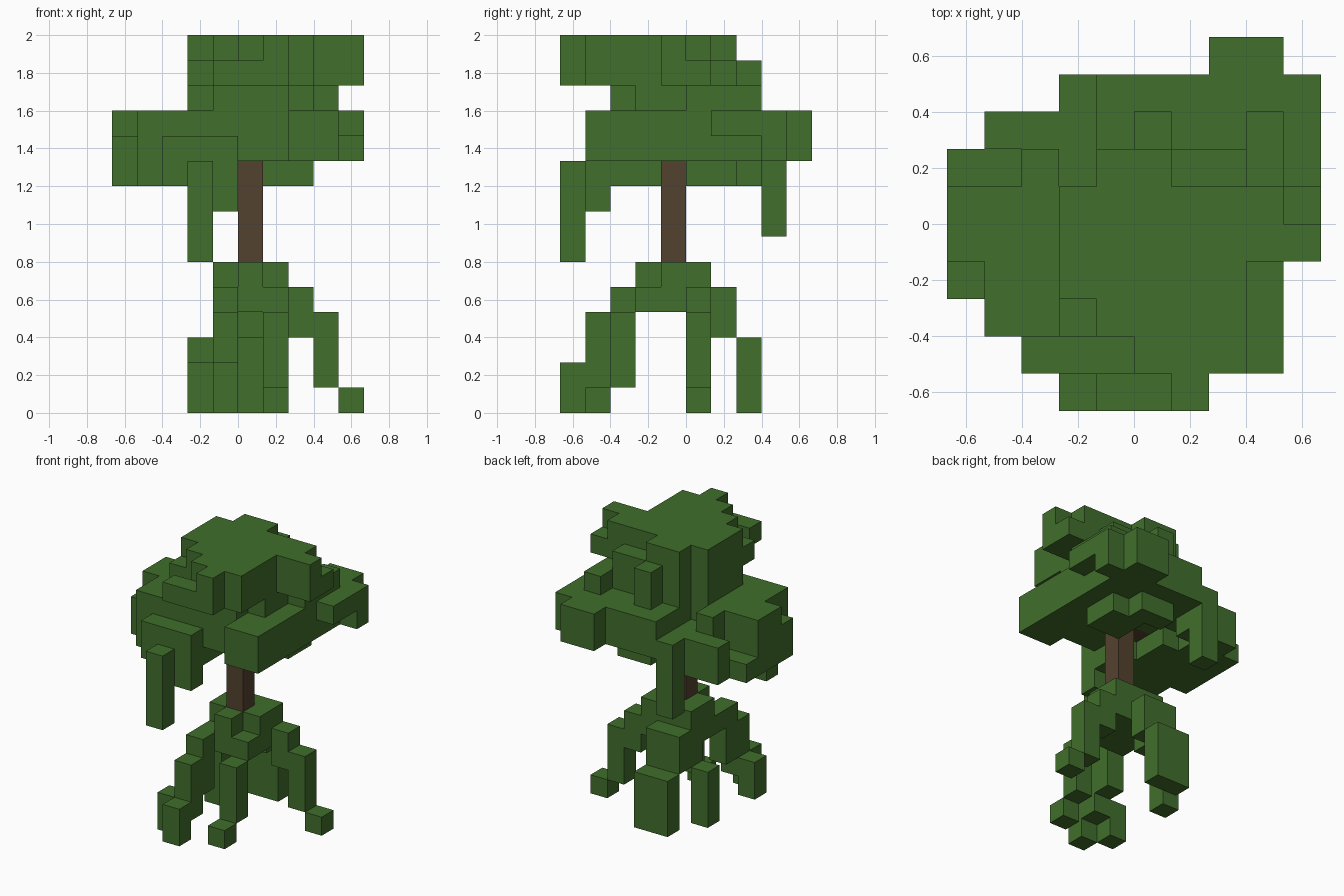
import bpy, bmesh
from mathutils import Vector

cube = bpy.data.objects.get("Cube")
if cube:
    bpy.data.objects.remove(cube, do_unlink=True)

UNIT = 2 / 15  # edge of one block


def make_material(name, rgb):
    mat = bpy.data.materials.new(name)
    mat.use_nodes = True
    mat.diffuse_color = (*rgb, 1)
    mat.node_tree.nodes["Principled BSDF"].inputs["Base Color"].default_value = (*rgb, 1)
    return mat


leaf_green = make_material("leaf green", (0.052, 0.156, 0.025))
bark_brown = make_material("bark brown", (0.088, 0.054, 0.029))


def box(x0, x1, y0, y1, z0, z1):
    """All block cells inside a box, in block units."""
    return {(x, y, z) for x in range(x0, x1) for y in range(y0, y1) for z in range(z0, z1)}


def layer(z, *spans):
    """One flat layer of foliage made of (y0, y1, x0, x1) strips."""
    cells = set()
    for y0, y1, x0, x1 in spans:
        cells |= box(x0, x1, y0, y1, z, z + 1)
    return cells


def build(name, cells, material, hidden=frozenset()):
    """Skin a set of cells, leaving out the faces between neighbours."""
    bm = bmesh.new()
    corners = {}

    def vert(p):
        key = tuple(round(c) for c in p)
        if key not in corners:
            corners[key] = bm.verts.new(Vector(key) * UNIT)
        return corners[key]

    for cell in sorted(cells):
        for axis in range(3):
            for side in (0, 1):
                step = Vector((0, 0, 0))
                step[axis] = 1 if side else -1
                neighbour = tuple(round(c) for c in Vector(cell) + step)
                if neighbour in cells or neighbour in hidden:
                    continue
                u, v = Vector((0, 0, 0)), Vector((0, 0, 0))
                u[(axis + 1) % 3] = 1
                v[(axis + 2) % 3] = 1
                base = Vector(cell)
                base[axis] += side
                quad = [base, base + u, base + u + v, base + v]
                if not side:
                    quad.reverse()
                bm.faces.new([vert(p) for p in quad])
    bmesh.ops.dissolve_limit(bm, angle_limit=0.01, verts=bm.verts, edges=bm.edges)
    mesh = bpy.data.meshes.new(name)
    bm.to_mesh(mesh)
    bm.free()
    mesh.materials.append(material)
    obj = bpy.data.objects.new(name, mesh)
    bpy.context.collection.objects.link(obj)
    return obj


# Trunk with two short branches under the canopy
trunk = box(0, 1, -1, 0, 5, 11) | box(-1, 2, -1, 0, 10, 11)

# Crown: narrow neck, wide cap and flat top
top = layer(14, (1, 2, -1, 1), (0, 1, -2, 4), (-1, 0, -2, 5), (-2, -1, -2, 3),
            (-3, -2, -1, 3), (-4, -3, 0, 3), (-5, -4, 1, 2))
cap = {(x, y, z - 1) for x, y, z in top}
cap |= layer(13, (1, 2, 1, 3), (2, 3, 0, 1), (-3, -2, -2, -1), (-5, -4, -1, 1), (0, 1, 4, 5))
neck = layer(12, (2, 3, 0, 1), (2, 3, 3, 4), (1, 2, -1, 4), (0, 1, -2, 4),
             (-2, 0, -2, 3), (-3, -2, -1, 2))
crown = top | cap | neck

# Canopy: three broad layers
upper = layer(11, (4, 5, 2, 4), (1, 4, -1, 5), (1, 2, -3, -2), (-1, 1, -5, 4),
              (-3, -1, -4, 4), (-4, -3, 2, 4))
middle = layer(10, (4, 5, 2, 4), (3, 4, -2, 5), (2, 3, -4, 4), (1, 2, -3, 4),
               (-2, 1, -5, 4), (-3, -2, -4, 4), (-4, -3, -3, 0), (-4, -3, 2, 4))
lower = layer(9, (2, 3, -4, -1), (2, 3, 0, 2), (1, 2, -5, -2), (1, 2, 1, 3),
              (0, 1, -5, -1), (0, 1, 1, 3), (-1, 0, -5, -1), (-2, -1, -5, 0),
              (-3, -2, -4, 0), (-4, -3, -3, 0))
canopy = (upper | middle | lower) - trunk

# Hanging vines
vines = box(-2, -1, -5, -4, 6, 10) | box(-2, -1, 3, 4, 7, 10) | box(-1, 0, -4, -3, 8, 9)

# Root collar around the trunk foot
collar = box(-1, 2, -1, 1, 4, 6) | box(0, 1, -2, -1, 4, 6) | box(-1, 2, -2, -1, 4, 5)
collar -= trunk

# Stepped roots, each going down and out
left_root = box(2, 3, 0, 1, 3, 5) | box(3, 4, 0, 1, 1, 4) | box(4, 5, 0, 1, 0, 1)
front_root = box(1, 2, -3, -2, 1, 4) | box(1, 2, -4, -3, 0, 1)
right_front_root = (box(-1, 0, -3, -2, 2, 5) | box(-1, 0, -4, -3, 1, 4)
                    | box(-1, 0, -5, -4, 0, 2) | box(-2, -1, -4, -3, 0, 2))
back_root = box(-1, 1, 1, 2, 3, 5) | box(-1, 1, 2, 3, 0, 3)
right_root = box(-1, 0, 0, 1, 3, 4) | box(-2, -1, 0, 1, 0, 3)

parts = {"crown": crown, "canopy": canopy, "hanging_vines": vines, "root_collar": collar,
         "left_root": left_root, "front_root": front_root,
         "right_front_root": right_front_root, "back_root": back_root,
         "right_root": right_root}
solid = set(trunk).union(*parts.values())

for part, cells in parts.items():
    build(part, cells, leaf_green, solid - cells)
build("trunk", trunk, bark_brown, solid - trunk)
